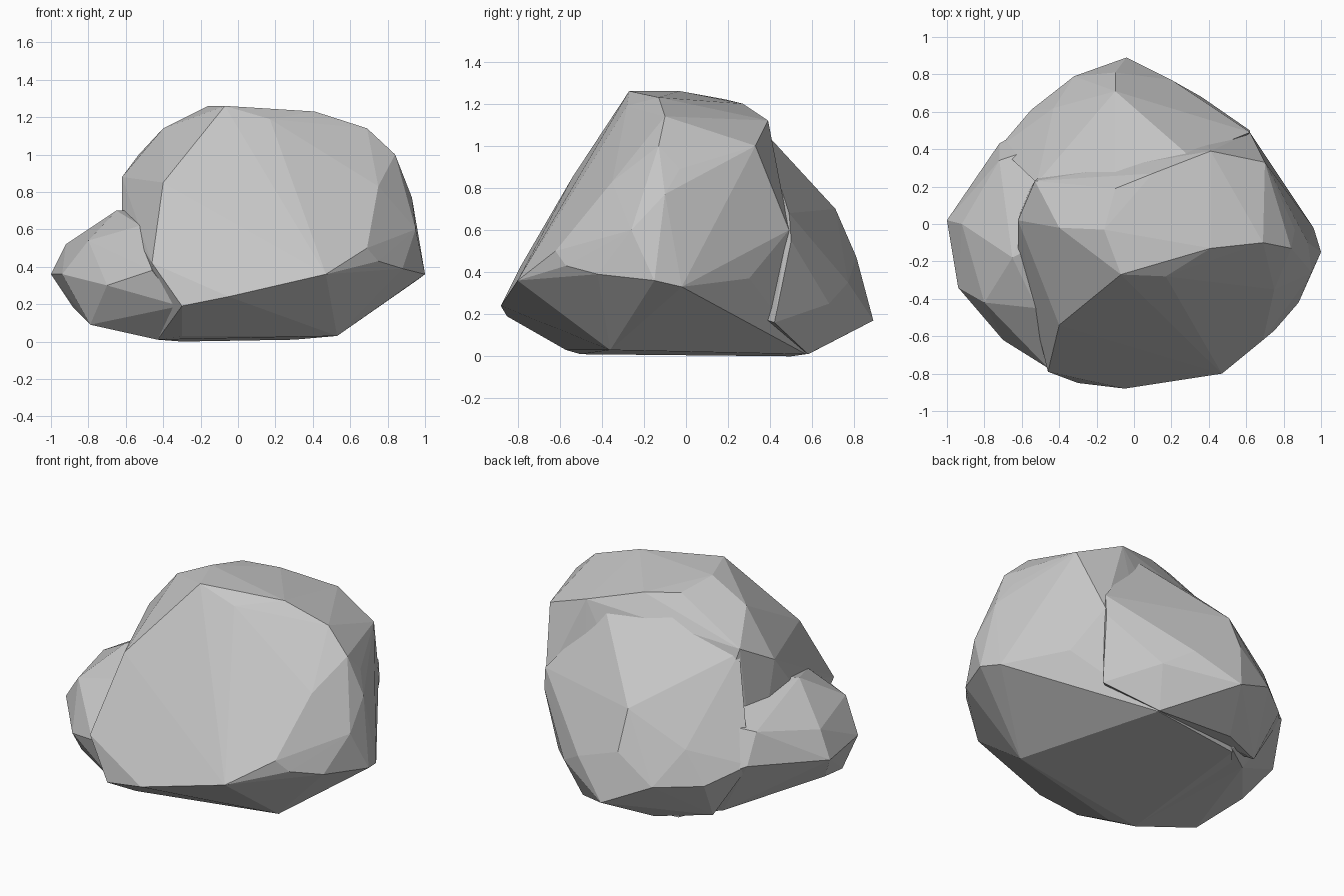
import bpy, bmesh

stone = bpy.data.materials.new("grey stone")
stone.diffuse_color = (0.57, 0.57, 0.57, 1)


def lump(name, points):
    """Faceted convex lump of stone around a few corner points."""
    bm = bmesh.new()
    for p in points:
        bm.verts.new(p)
    hull = bmesh.ops.convex_hull(bm, input=bm.verts[:])
    spare = {g for g in hull["geom_interior"] + hull["geom_unused"]
             if isinstance(g, bmesh.types.BMVert)}
    bmesh.ops.delete(bm, geom=list(spare), context='VERTS')
    bmesh.ops.recalc_face_normals(bm, faces=bm.faces[:])
    mesh = bpy.data.meshes.new(name)
    bm.to_mesh(mesh)
    bm.free()
    mesh.materials.append(stone)
    ob = bpy.data.objects.new(name, mesh)
    bpy.context.collection.objects.link(ob)
    return ob


# Main boulder: sloping front slab, crown, right shoulder, base
boulder = lump("boulder", [
    (-.30, -.85, .19), (-.05, -.88, .24), (.47, -.80, .36), (.69, -.62, .50),
    (.75, -.35, .83), (.84, -.13, 1.0), (.69, -.10, 1.14), (.41, -.13, 1.23),
    (.17, -.28, 1.19), (-.07, -.27, 1.26), (-.22, -.44, .98), (-.40, -.54, .85),
    (-.46, -.79, .42), (-.16, -.03, 1.26), (-.40, -.02, 1.14), (-.62, .02, .88),
    (-.10, .19, 1.22), (.10, .27, 1.20), (.41, .39, 1.12), (.70, .33, 1.0),
    (-.53, .23, 1.0), (.86, -.03, .89), (.93, -.10, .77), (.95, -.26, .60),
    (1.0, -.15, .36), (.96, -.02, .33), (.75, -.57, .43), (.88, -.42, .39),
    (.62, .49, .60), (.72, .30, .37), (.53, -.36, .03), (-.43, -.50, .01),
    (-.30, -.57, .03), (.30, .57, .01), (-.30, .50, 0), (-.62, -.14, .68),
    (-.58, .15, .08)])

# Low lump on the left, running into the boulder
left_lump = lump("left_lump", [
    (-1.0, .02, .36), (-.92, 0, .52), (-.94, -.34, .36), (-.80, -.42, .54),
    (-.65, -.18, .70), (-.70, -.62, .30), (-.53, -.71, .31), (-.68, -.55, .40),
    (-.52, -.45, .62), (-.79, -.40, .09), (-.88, -.10, .18), (-.72, .43, .40),
    (-.72, .34, .58), (-.43, -.50, .01), (-.50, .35, .04), (-.30, 0, .70),
    (-.80, .27, .45), (-.46, -.77, .38), (-.31, -.80, .19), (-.50, .56, .30),
    (-.30, .50, .02), (-.40, .45, .62)])

# Ledge at the back, sloping down from the crown
back_ledge = lump("back_ledge", [
    (-.04, .89, .17), (-.10, .71, .70), (-.10, .81, .47), (.20, .77, .35),
    (.36, .68, .25), (.62, .50, .55), (.62, .49, .68), (.20, .55, .78),
    (-.32, .79, .30), (-.55, .61, .30), (-.43, .62, .50), (-.72, .41, .40),
    (-.10, .18, 1.19), (-.52, .22, .97), (.30, .36, 1.08), (.30, .58, .01),
    (-.20, .60, .02), (-.50, .45, .05), (0, 0, .30), (.58, .42, .16)])

# Fuse the lumps into one rock
for part in (left_lump, back_ledge):
    mod = boulder.modifiers.new("fuse " + part.name, 'BOOLEAN')
    mod.operation = 'UNION'
    mod.solver = 'EXACT'
    mod.object = part
    part.hide_render = True
    part.hide_set(True)
